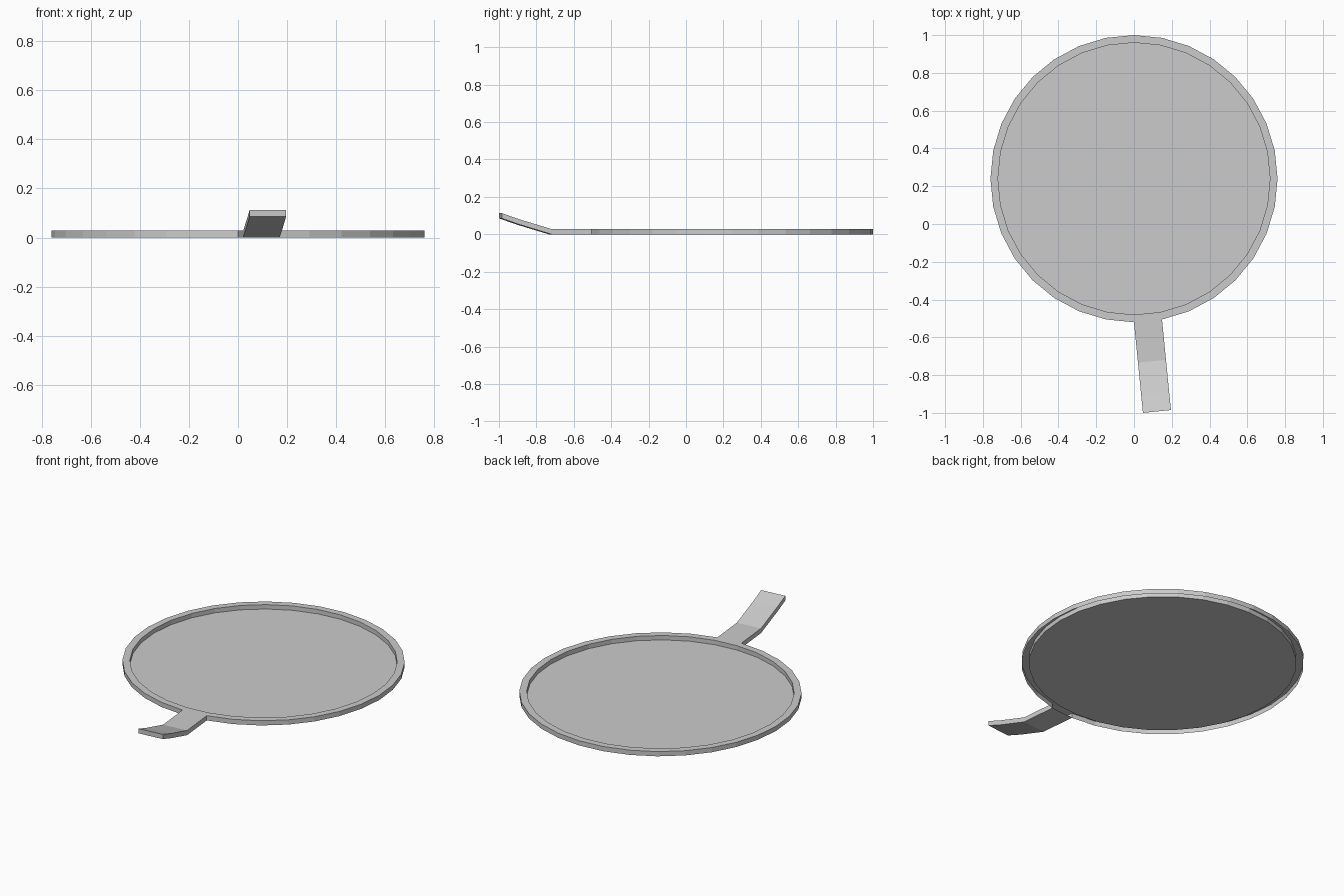
import bpy, bmesh, math
from mathutils import Vector

if "Cube" in bpy.data.objects:
    bpy.data.objects.remove(bpy.data.objects["Cube"])

N, CY, H = 32, 0.24, 0.028
R_OUT, R_IN = 0.76, 0.72

bm = bmesh.new()

def ring(r, z):
    # first vertex points to the front (-y), running towards +x
    return [bm.verts.new((r * math.sin(2 * math.pi * i / N),
                          CY - r * math.cos(2 * math.pi * i / N), z))
            for i in range(N)]

def bridge(a, b, skip=()):
    n = len(a)
    for i in range(n):
        if i not in skip:
            j = (i + 1) % n
            bm.faces.new((a[i], a[j], b[j], b[i]))

# Tray: outer wall, rim top, inner wall and floor; rim is hollow underneath
outer_low, outer_top = ring(R_OUT, 0), ring(R_OUT, H)
inner_top, inner_low = ring(R_IN, H), ring(R_IN, 0.002)
bridge(outer_low, outer_top, skip=(0,))
bridge(outer_top, inner_top)
bridge(inner_top, inner_low)
bm.faces.new(inner_low)

# Handle: one wall panel drawn outwards and bent upwards
section = [outer_low[0], outer_low[1], outer_top[1], outer_top[0]]
base = [v.co.copy() for v in section]
edge = base[1] - base[0]
out = Vector((edge.y, -edge.x, 0)).normalized()
for dist, rise in ((0.215, 0.0), (0.39, 0.053), (0.482, 0.085)):
    nxt = [bm.verts.new(p + out * dist + Vector((0, 0, rise))) for p in base]
    bridge(nxt, section)
    section = nxt
bm.faces.new(section)

mesh = bpy.data.meshes.new("tray_with_handle")
bm.to_mesh(mesh)
bm.free()
tray = bpy.data.objects.new("tray_with_handle", mesh)
bpy.context.collection.objects.link(tray)
